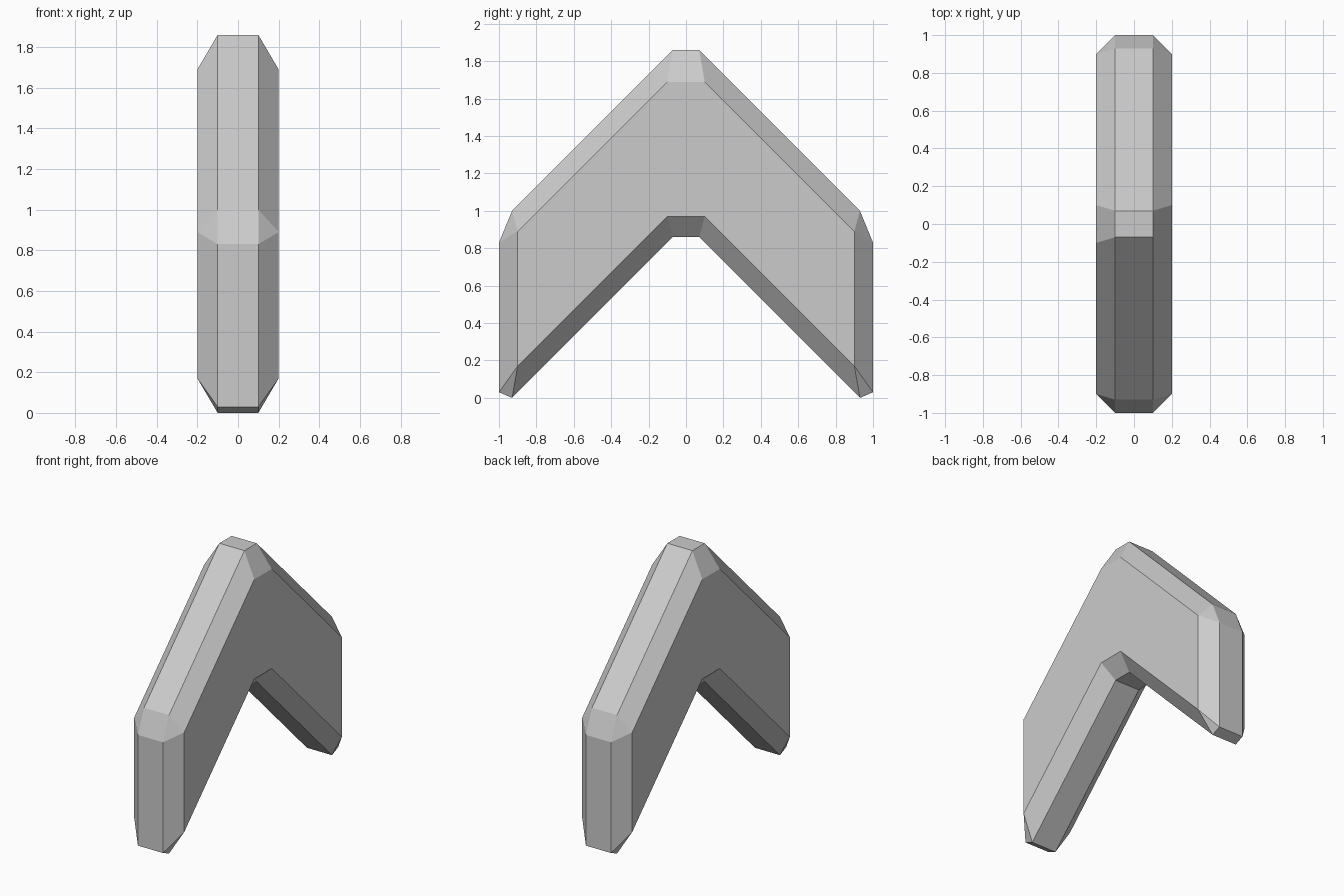
import bpy, bmesh

if "Cube" in bpy.data.objects:
    bpy.data.objects.remove(bpy.data.objects["Cube"])

# Half profiles (y, z) from the peak down the outside and back up the inside
RIM = [(0.07, 1.86), (0.93, 1.0), (1.0, 0.83), (1.0, 0.03), (0.93, 0.0), (0.07, 0.86)]
SIDE = [(0.1, 1.69), (0.9, 0.89), (0.9, 0.17), (0.1, 0.97)]
RIM_TO_SIDE = [0, 1, 1, 2, 2, 3]  # side corner that each rim point chamfers to


def ring(bm, half, x):
    """Closed loop of vertices mirrored across y = 0."""
    points = half + [(-y, z) for y, z in reversed(half)]
    return [bm.verts.new((x, y, z)) for y, z in points]


bm = bmesh.new()
rims = {s: ring(bm, RIM, 0.1 * s) for s in (-1, 1)}
sides = {s: ring(bm, SIDE, 0.2 * s) for s in (-1, 1)}
links = RIM_TO_SIDE + [7 - i for i in reversed(RIM_TO_SIDE)]
n = len(links)

# Flat side faces
for s in (-1, 1):
    bm.faces.new(sides[s])

for i in range(n):
    j = (i + 1) % n
    # Central rim band
    bm.faces.new((rims[-1][i], rims[-1][j], rims[1][j], rims[1][i]))
    # Chamfers and corner triangles on both sides
    for s in (-1, 1):
        loop = [rims[s][i], rims[s][j], sides[s][links[j]]]
        if links[i] != links[j]:
            loop.append(sides[s][links[i]])
        bm.faces.new(loop)

bmesh.ops.recalc_face_normals(bm, faces=bm.faces[:])
mesh = bpy.data.meshes.new("chevron")
bm.to_mesh(mesh)
bm.free()
chevron = bpy.data.objects.new("chevron", mesh)
bpy.context.collection.objects.link(chevron)
